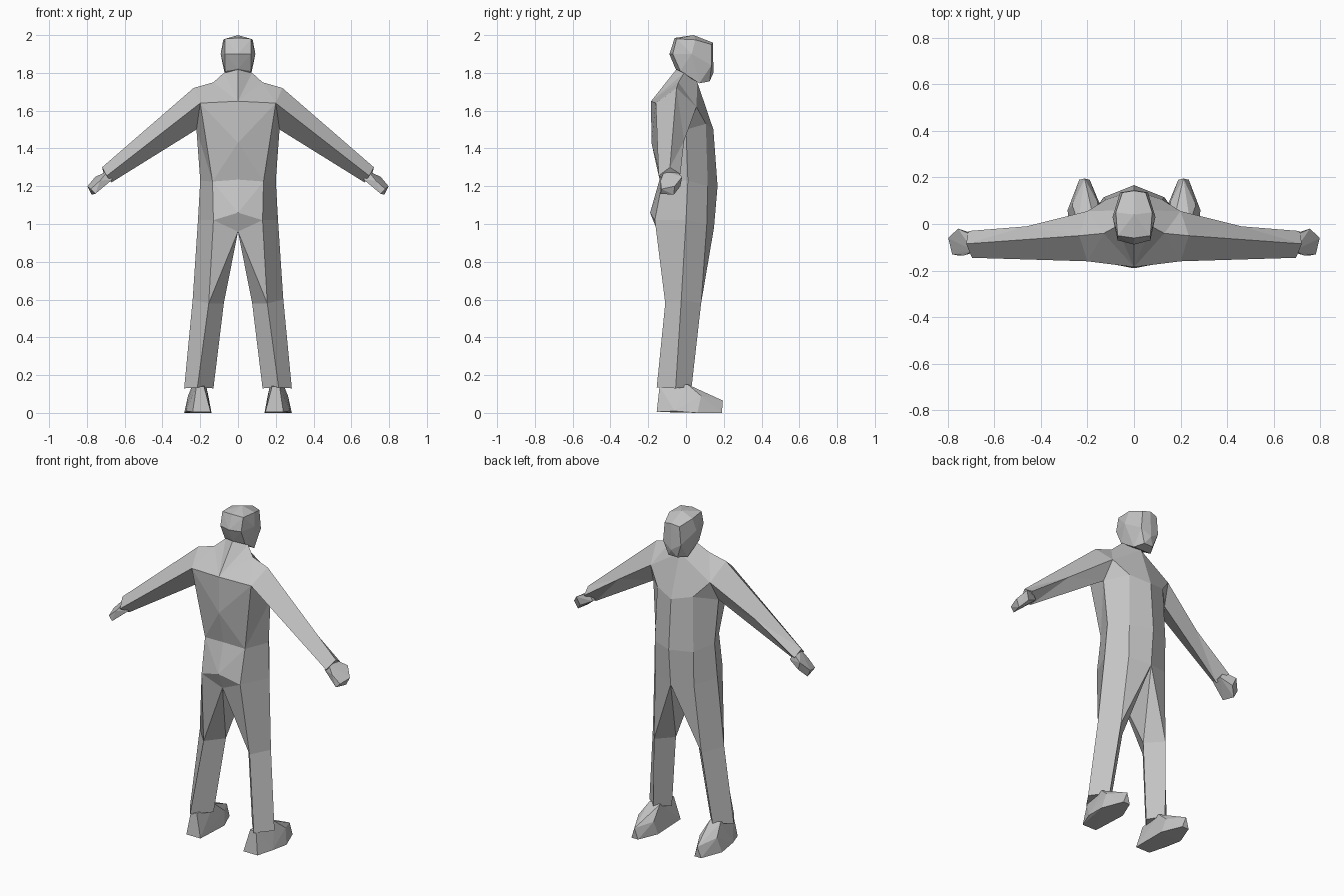
import bpy, bmesh

if "Cube" in bpy.data.objects:
    bpy.data.objects.remove(bpy.data.objects["Cube"])

grey = bpy.data.materials.new("plain grey")
grey.diffuse_color = (0.55, 0.55, 0.55, 1)
grey.use_nodes = True
grey.node_tree.nodes["Principled BSDF"].inputs["Base Color"].default_value = grey.diffuse_color


def finish(name, bm):
    bmesh.ops.recalc_face_normals(bm, faces=bm.faces[:])
    mesh = bpy.data.meshes.new(name)
    bm.to_mesh(mesh)
    bm.free()
    mesh.materials.append(grey)
    obj = bpy.data.objects.new(name, mesh)
    bpy.context.collection.objects.link(obj)
    return obj


def mirrored_shell(name, points, faces):
    """Right half given by named points; left half is reflected and shares the centre line."""
    bm = bmesh.new()
    right = {k: bm.verts.new(p) for k, p in points.items()}
    left = {k: right[k] if p[0] == 0 else bm.verts.new((-p[0], p[1], p[2]))
            for k, p in points.items()}
    for f in faces.split(","):
        for side in (right, left):
            bm.faces.new([side[k] for k in f.split()])
    # close the neck opening under the head
    bm.faces.new([right["neck_b"], right["neck_s"], right["neck_f"], left["neck_s"]])
    return finish(name, bm)


def hull(name, points, side=1):
    """Faceted convex solid through a few corner points."""
    bm = bmesh.new()
    vs = [bm.verts.new((side * x, y, z)) for x, y, z in points]
    out = bmesh.ops.convex_hull(bm, input=vs)
    loose = [v for v in bm.verts if not v.link_faces]
    bmesh.ops.delete(bm, geom=loose, context='VERTS')
    return finish(name, bm)


# Coverall corners: b = back centre, k = back side, s = side, f = front side, c = front centre
torso = {
    "b0": (0, -.19, 1.06), "k0": (.13, -.165, 1.02), "s0": (.212, 0, 1.02),
    "f0": (.13, .11, 1.0), "c0": (0, .148, .98),
    "b1": (0, -.14, 1.235), "k1": (.135, -.125, 1.225), "s1": (.2, .01, 1.23),
    "f1": (.13, .115, 1.2), "c1": (0, .167, 1.2),
    "b2": (0, -.183, 1.43), "s2": (.22, 0, 1.5), "f2": (.12, .105, 1.53),
    "c2": (0, .145, 1.5), "b3": (0, -.185, 1.65), "k2": (.2, -.16, 1.64),
    "top": (.235, -.05, 1.72), "slope": (.13, -.04, 1.75), "fs": (.2, .055, 1.62),
    "neck_b": (0, -.05, 1.82), "neck_s": (.075, -.01, 1.80), "neck_f": (0, .06, 1.75),
}
arm = {
    "elbow": (.46, -.01, 1.44), "w_top": (.72, -.085, 1.30), "w_back": (.695, -.145, 1.255),
    "w_front": (.71, -.03, 1.265), "w_low": (.67, -.09, 1.22),
}
leg = {
    "crotch": (0, -.15, .96),
    "k_knee": (.155, -.11, .58), "s_knee": (.24, -.025, .6), "f_knee": (.16, .08, .58),
    "i_knee": (.075, -.01, .58),
    "k_hem": (.215, -.155, .135), "s_hem": (.285, -.055, .13), "f_hem": (.2, .03, .14),
    "i_hem": (.13, -.05, .13),
}
torso_faces = (
    "b0 k0 k1,b0 k1 b1,k0 s0 s1 k1,s0 f0 f1 s1,f0 c0 c1 f1,"
    "b1 k1 b2,k1 k2 b2,b2 k2 b3,k1 s2 k2,k1 s1 s2,s1 f1 f2 s2,f1 c1 c2 f2,"
    "s2 f2 fs,f2 c2 neck_f fs,neck_f neck_s slope fs,slope top fs,"
    "b3 k2 slope,k2 top slope,b3 slope neck_s,b3 neck_s neck_b")
arm_faces = (
    "k2 w_back w_top top,k2 s2 w_low w_back,top fs elbow,top elbow w_top,"
    "elbow w_front w_top,fs s2 elbow,s2 w_low elbow,elbow w_low w_front,"
    "w_top w_back w_low w_front")
leg_faces = (
    "b0 k0 crotch,k0 k_knee crotch,crotch k_knee i_knee,k0 s0 s_knee k_knee,"
    "s0 f0 f_knee s_knee,f0 c0 f_knee,c0 i_knee f_knee,c0 crotch i_knee,"
    "k_knee s_knee s_hem k_hem,s_knee f_knee f_hem s_hem,f_knee i_knee i_hem f_hem,"
    "i_knee k_knee k_hem i_hem,k_hem s_hem f_hem i_hem")
mirrored_shell("coverall", {**torso, **arm, **leg},
               ",".join((torso_faces, arm_faces, leg_faces)))

# Head: half outline, reflected
half_head = [
    (0, -.055, 1.82), (.068, -.03, 1.81), (.06, .07, 1.745), (.03, .125, 1.755),
    (0, -.088, 1.9), (.07, -.07, 1.9), (.092, .03, 1.9), (.06, .135, 1.84), (0, .145, 1.8),
    (0, -.06, 1.985), (.07, -.05, 1.98), (.078, .05, 1.975), (.05, .135, 1.95),
    (0, .143, 1.96), (0, .04, 2.0)]
hull("head", half_head + [(-x, y, z) for x, y, z in half_head if x])

hand = [(.69, -.115, 1.28), (.665, -.115, 1.235), (.69, -.05, 1.28), (.665, -.05, 1.235),
        (.755, -.02, 1.25), (.735, -.03, 1.2), (.797, -.06, 1.2), (.775, -.065, 1.155),
        (.78, -.13, 1.185), (.755, -.135, 1.16), (.73, -.135, 1.23)]
shoe = [(.145, -.155, .005), (.24, -.155, .005), (.18, -.14, .14), (.22, -.14, .14),
        (.14, .07, 0), (.285, .06, 0), (.275, -.06, .01), (.17, .01, .15), (.24, .01, .15),
        (.155, .09, .08), (.265, .08, .09), (.19, .19, 0), (.235, .19, 0), (.212, .195, .065)]
for word, side in (("right", 1), ("left", -1)):
    hull(word + "_hand", hand, side)
    hull(word + "_shoe", shoe, side)
